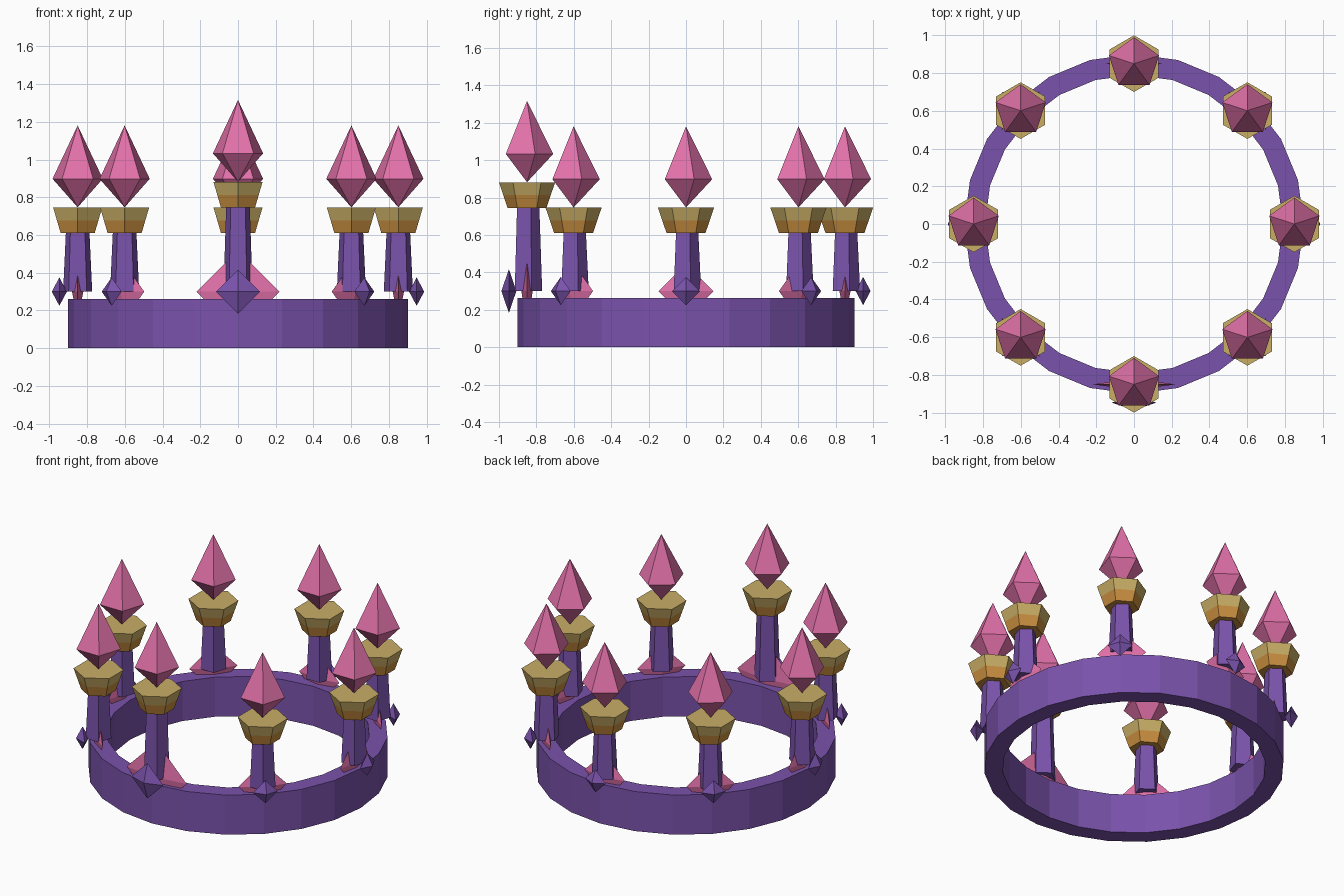
import bpy, bmesh, math
from mathutils import Matrix

if "Cube" in bpy.data.objects:
    bpy.data.objects.remove(bpy.data.objects["Cube"])


def material(name, rgb):
    m = bpy.data.materials.new(name)
    m.diffuse_color = (*rgb, 1.0)
    m.use_nodes = True
    m.node_tree.nodes["Principled BSDF"].inputs["Base Color"].default_value = m.diffuse_color
    return m


PURPLE = material("purple", (0.195, 0.085, 0.41))
PINK = material("pink", (0.76, 0.165, 0.40))
GOLD = material("gold", (0.58, 0.42, 0.13))
ORANGE = material("orange", (0.58, 0.27, 0.05))


def lathe(name, profile, sides, mats, matrix=Matrix(), closed=False, rule=None):
    """Spin (radius, z) points around z, first vertex on +y; zero radius makes a tip."""
    bm = bmesh.new()
    rings = []
    for r, z in profile:
        if r == 0:
            rings.append([bm.verts.new((0, 0, z))] * sides)
        else:
            rings.append([bm.verts.new((-r * math.sin(math.tau * i / sides),
                                        r * math.cos(math.tau * i / sides), z))
                          for i in range(sides)])
    pairs = list(zip(rings, rings[1:]))
    if closed:
        pairs.append((rings[-1], rings[0]))
    else:
        for ring in (rings[0], rings[-1]):
            if ring[0] is not ring[1]:
                bm.faces.new(ring)
    for a, b in pairs:
        for i in range(sides):
            j = (i + 1) % sides
            bm.faces.new(list(dict.fromkeys((a[i], a[j], b[j], b[i]))))
    bmesh.ops.recalc_face_normals(bm, faces=bm.faces)
    if rule:
        for f in bm.faces:
            f.material_index = rule(f.calc_center_median())
    me = bpy.data.meshes.new(name)
    bm.to_mesh(me)
    bm.free()
    for m in mats:
        me.materials.append(m)
    ob = bpy.data.objects.new(name, me)
    ob.matrix_world = matrix
    bpy.context.collection.objects.link(ob)
    return ob


def diamond(name, mat, radius, angle, width, depth):
    """Flattened octahedron, thin in the radial direction."""
    place = (Matrix.Rotation(angle, 4, 'Z') @ Matrix.Translation((radius, 0, 0.30))
             @ Matrix.Diagonal((depth, width, width, 1)))
    lathe(name, [(0, -1), (1, 0), (0, 1)], 4, [mat], place)


# Band of the crown
lathe("band", [(0.9, 0), (0.9, 0.262), (0.79, 0.262), (0.79, 0)], 24, [PURPLE], closed=True)

# Eight towers, the front one taller with larger ornaments
for k in range(8):
    angle = math.tau * k / 8
    front = k == 6
    top = 0.745 if front else 0.61
    at = Matrix.Translation((0.85 * math.cos(angle), 0.85 * math.sin(angle), 0))

    # Tapered post
    lathe("post", [(0.081, 0.30), (0.066, top)], 5, [PURPLE], at)
    # Flared cap, orange below and gold above
    lathe("cap", [(0.104, top), (0.127, top + 0.068), (0.15, top + 0.136)], 6,
          [GOLD, ORANGE], at, rule=lambda c: int(c.z < top + 0.06))
    # Pointed gem
    lathe("gem", [(0, top + 0.137), (0.14, top + 0.288), (0, top + 0.571)], 5, [PINK], at)
    # Pink and purple diamonds at the foot
    diamond("foot_diamond", PINK, 0.85, angle, 0.22 if front else 0.147, 0.03)
    diamond("outer_diamond", PURPLE, 0.947, angle, 0.117 if front else 0.075, 0.04)
